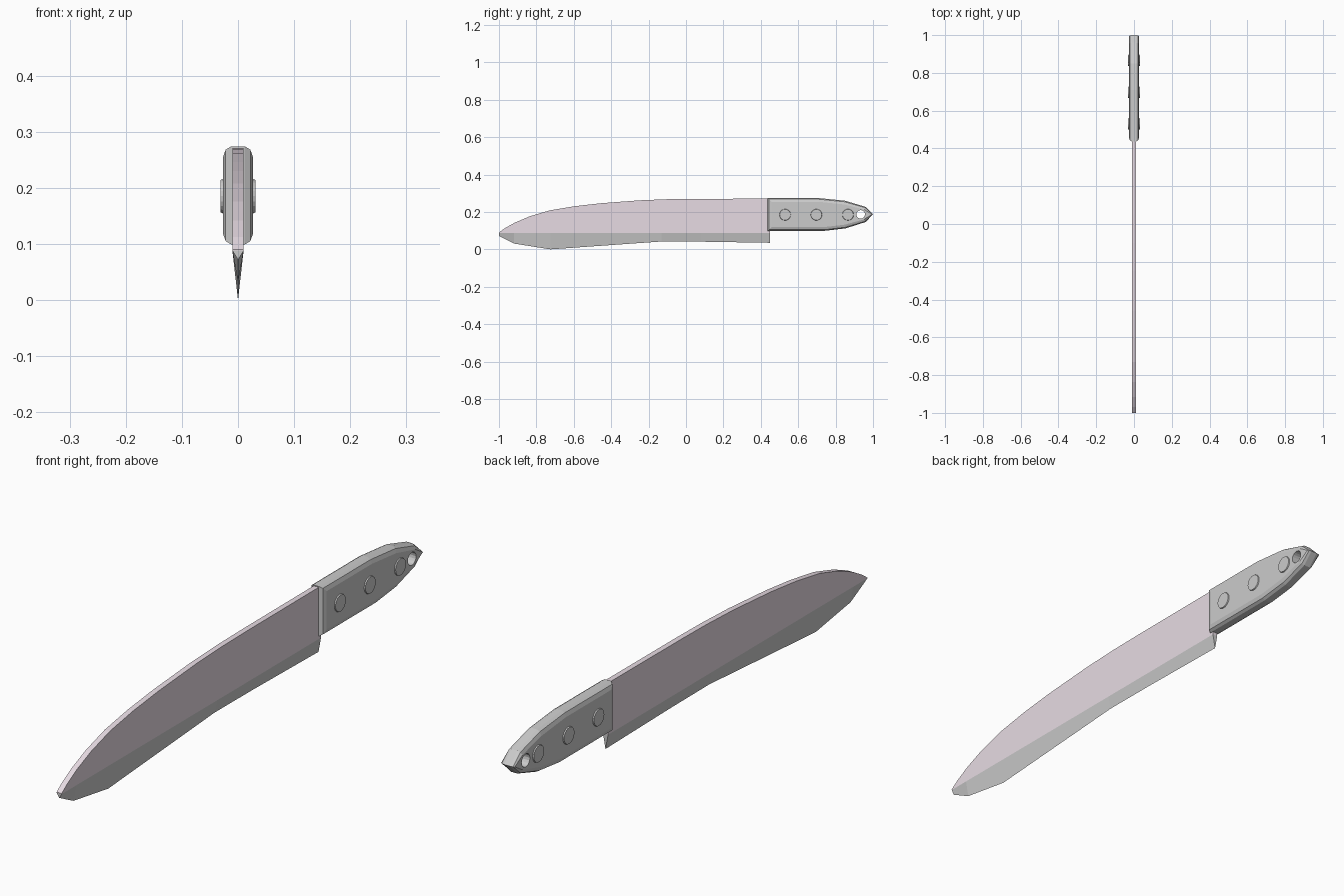
import bpy, bmesh, math
from mathutils import Matrix

if "Cube" in bpy.data.objects:
    bpy.data.objects.remove(bpy.data.objects["Cube"])


def make_object(name, bm, material=None):
    bmesh.ops.recalc_face_normals(bm, faces=bm.faces)
    mesh = bpy.data.meshes.new(name)
    bm.to_mesh(mesh)
    bm.free()
    obj = bpy.data.objects.new(name, mesh)
    bpy.context.collection.objects.link(obj)
    if material:
        mesh.materials.append(material)
    return obj


def loft(name, rings, material=None):
    """Closed rings of equal length joined by quads and capped at both ends."""
    bm = bmesh.new()
    loops = [[bm.verts.new(p) for p in ring] for ring in rings]
    n = len(loops[0])
    for a, b in zip(loops, loops[1:]):
        for i in range(n):
            j = (i + 1) % n
            bm.faces.new((a[i], a[j], b[j], b[i]))
    bm.faces.new(loops[0])
    bm.faces.new(loops[-1])
    return make_object(name, bm, material)


def x_cylinder(name, x0, x1, y, z, r0, r1, sides):
    bm = bmesh.new()
    place = Matrix.Translation(((x0 + x1) / 2, y, z)) @ Matrix.Rotation(math.pi / 2, 4, 'Y')
    bmesh.ops.create_cone(bm, cap_ends=True, segments=sides, radius1=r0, radius2=r1,
                          depth=x1 - x0, matrix=place)
    return make_object(name, bm)


steel = bpy.data.materials.new("blade_tint")
steel.diffuse_color = (0.80, 0.71, 0.77, 1)
steel.use_nodes = True
steel.node_tree.nodes["Principled BSDF"].inputs["Base Color"].default_value = steel.diffuse_color
T = 0.01         # half thickness of the blade
SHOULDER = 0.088  # height where the ground edge begins

# Blade body: curved spine over a straight shoulder line
spine = [(-1, 0.09), (-0.97, 0.112), (-0.917, 0.142), (-0.837, 0.176), (-0.73, 0.208),
         (-0.6, 0.23), (-0.46, 0.246), (-0.25, 0.262), (-0.1, 0.268), (0.05, 0.27), (0.45, 0.271)]
outline = [(-1, SHOULDER)] + spine + [(0.45, SHOULDER)]
loft("blade_body", [[(x, y, z) for y, z in outline] for x in (-T, T)], steel)

# Ground cutting edge: triangular section tapering to a sharp line
edge = [(-1, 0.072), (-0.92, 0.031), (-0.725, 0), (-0.13, 0.042), (0.08, 0.041), (0.45, 0.035)]
loft("cutting_edge", [[(-T, y, SHOULDER), (T, y, SHOULDER), (0, y, z)] for y, z in edge])

# Handle: outline point (y, z) plus the direction in which its rim rounds inward
grip = [(0.437, 0.274, 1, -1), (0.71, 0.274, 0, -1), (0.85, 0.26, -0.2, -1),
        (0.96, 0.227, -0.4, -0.7), (1, 0.187, -0.25, 0), (0.96, 0.146, -0.4, 0.7),
        (0.853, 0.112, -0.2, 1), (0.74, 0.099, 0, 1), (0.437, 0.099, 1, 1)]
half = [(0.012, 0), (0.022, 0.006), (0.027, 0.02)]
section = [(-x, d) for x, d in reversed(half)] + half
handle = loft("handle", [[(x, y + d * iy, z + d * iz) for y, z, iy, iz in grip]
                         for x, d in section])

# Hanging hole
cutter = x_cylinder("hole_cutter", -0.1, 0.1, 0.934, 0.187, 0.023, 0.023, 16)
cutter.hide_render = True
cutter.hide_viewport = True
mod = handle.modifiers.new("hanging_hole", 'BOOLEAN')
mod.operation = 'DIFFERENCE'
mod.solver = 'EXACT'
mod.object = cutter

# Rivets: shallow tapered discs on both sides
for i, y in enumerate((0.53, 0.697, 0.866)):
    for side, s in (("right", 1), ("left", -1)):
        x0, x1 = sorted((s * 0.02, s * 0.031))
        r0, r1 = (0.033, 0.029) if s > 0 else (0.029, 0.033)
        x_cylinder(f"rivet_{side}_{i + 1}", x0, x1, y, 0.185, r0, r1, 20)
